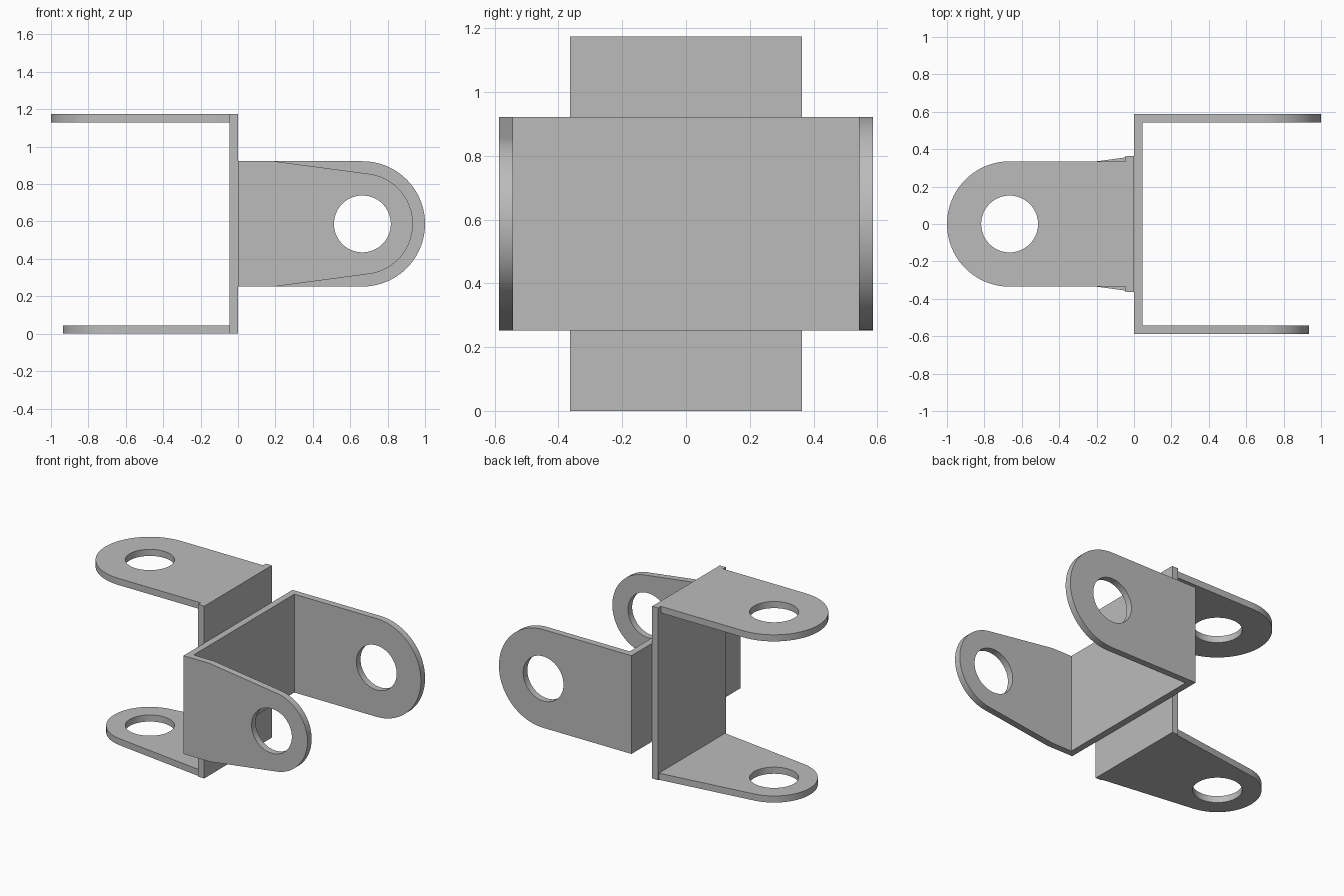
import bpy, bmesh
from math import sin, cos, pi, radians
from mathutils import Matrix, Vector

if "Cube" in bpy.data.objects:
    bpy.data.objects.remove(bpy.data.objects["Cube"], do_unlink=True)

HALF = 0.587       # half of each bracket's span, also the centre height
THICK = 0.045      # sheet thickness
PIVOT = 0.665      # distance of the holes from the back-to-back plane
HOLE = 0.152
WIDE, NARROW = 0.335, 0.27
TAPER = 0.138      # slope angle of the tapered arms

steel = bpy.data.materials.new("grey steel")
steel.use_nodes = True
GREY = (0.5, 0.5, 0.5, 1)
steel.diffuse_color = GREY
steel.node_tree.nodes["Principled BSDF"].inputs["Base Color"].default_value = GREY


def finish(name, bm):
    bmesh.ops.recalc_face_normals(bm, faces=bm.faces)
    mesh = bpy.data.meshes.new(name)
    bm.to_mesh(mesh)
    bm.free()
    mesh.materials.append(steel)
    obj = bpy.data.objects.new(name, mesh)
    bpy.context.collection.objects.link(obj)
    bpy.ops.object.select_all(action="DESELECT")
    obj.select_set(True)
    bpy.context.view_layer.objects.active = obj
    bpy.ops.object.shade_smooth_by_angle(angle=radians(6))


def plate(name, low, high):
    low, high = Vector(low), Vector(high)
    bm = bmesh.new()
    bmesh.ops.create_cube(bm, size=1)
    for v in bm.verts:
        v.co = (low + high) / 2 + v.co * (high - low)
    finish(name, bm)


def arm(name, base, radius, tilt, frame, offset):
    """Round-ended lug: u along the arm, v across it, w through the sheet."""
    sweep = pi / 2 - tilt
    arc = [sweep * (1 - i / 24) for i in range(49)]
    outline = base + [(PIVOT + radius * cos(a), radius * sin(a)) for a in arc]
    outline += [(u, -v) for u, v in reversed(base)]
    hole = [(PIVOT + HOLE * cos(a), HOLE * sin(a))
            for a in (2 * pi * i / 72 for i in range(72))]
    bm = bmesh.new()
    edges = []
    for loop in (outline, hole):
        verts = [bm.verts.new((u, v, offset)) for u, v in loop]
        edges += [bm.edges.new((verts[i - 1], verts[i])) for i in range(len(verts))]
    bmesh.ops.triangle_fill(bm, edges=edges, use_beauty=True, normal=(0, 0, 1))
    grown = bmesh.ops.extrude_face_region(bm, geom=bm.faces[:], use_keep_orig=True)
    top = [g for g in grown["geom"] if isinstance(g, bmesh.types.BMVert)]
    bmesh.ops.translate(bm, verts=top, vec=(0, 0, THICK))
    bmesh.ops.transform(bm, matrix=frame, verts=bm.verts)
    finish(name, bm)


# Upright bracket, arms reaching to -x
upright = Matrix(((-1, 0, 0, 0), (0, 1, 0, 0), (0, 0, 1, HALF), (0, 0, 0, 1)))
plate("upright_plate", (-THICK, -0.364, 0), (0, 0.364, 2 * HALF))
arm("upper_arm", [(THICK, WIDE)], WIDE, 0, upright, HALF - THICK)
arm("lower_arm", [(THICK, 0.356)], NARROW, TAPER, upright, -HALF)

# Sideways bracket, arms reaching to +x
sideways = Matrix(((1, 0, 0, 0), (0, 0, 1, 0), (0, 1, 0, HALF), (0, 0, 0, 1)))
inner = HALF - THICK
plate("sideways_plate", (0, -inner, HALF - WIDE), (THICK, inner, HALF + WIDE))
arm("back_arm", [(0, WIDE)], WIDE, 0, sideways, inner)
arm("front_arm", [(0, WIDE), (0.195, WIDE)], NARROW, TAPER, sideways, -HALF)
